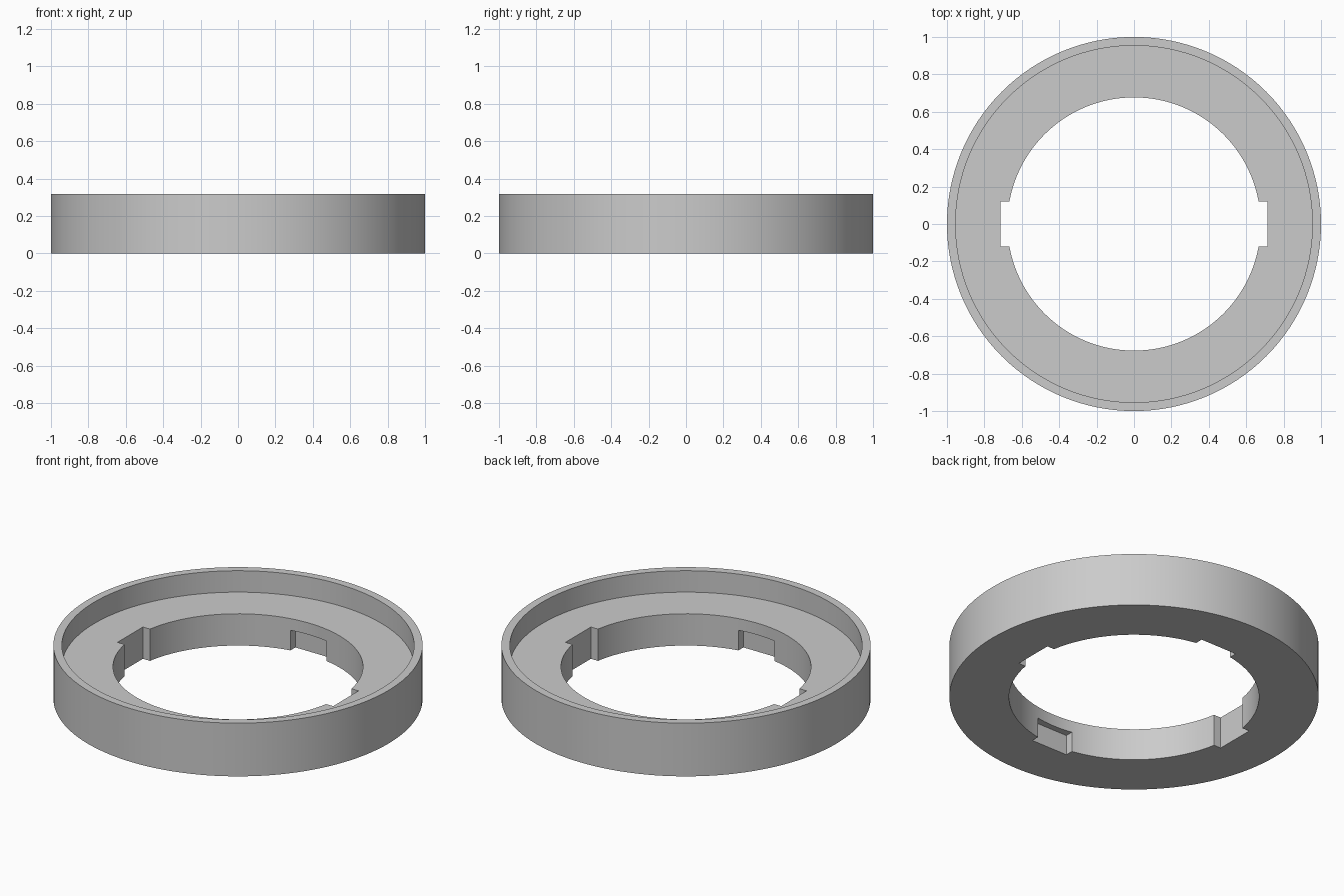
import bpy
import bmesh
from math import radians, tau
from mathutils import Vector

cube = bpy.data.objects.get("Cube")
if cube:
    bpy.data.objects.remove(cube, do_unlink=True)

SEGMENTS = 128
HEIGHT, FLOOR = 0.318, 0.19
OUTER, LIP, HOLE = 1.0, 0.954, 0.677
NOTCH_REACH, NOTCH_HALF, POCKET_TOP = 0.713, 0.12, 0.12

grey = bpy.data.materials.new("light grey")
grey.use_nodes = True
colour = (0.6, 0.6, 0.6, 1)
grey.diffuse_color = colour
grey.node_tree.nodes["Principled BSDF"].inputs["Base Color"].default_value = colour


def add_object(name, bm):
    bmesh.ops.recalc_face_normals(bm, faces=bm.faces)
    mesh = bpy.data.meshes.new(name)
    bm.to_mesh(mesh)
    bm.free()
    mesh.materials.append(grey)
    obj = bpy.data.objects.new(name, mesh)
    bpy.context.collection.objects.link(obj)
    return obj


def revolve(name, profile):
    """Spin a closed (radius, height) profile around z."""
    bm = bmesh.new()
    verts = [bm.verts.new((r, 0, z)) for r, z in profile]
    edges = [bm.edges.new((v, verts[i - 1])) for i, v in enumerate(verts)]
    bmesh.ops.spin(bm, geom=verts + edges, cent=(0, 0, 0), axis=(0, 0, 1),
                   angle=tau, steps=SEGMENTS, use_merge=True)
    bmesh.ops.remove_doubles(bm, verts=bm.verts, dist=1e-5)
    return add_object(name, bm)


def cut_box(target, name, half_x, half_y, top):
    """Cut a bar through the bore, from below the base up to top."""
    bottom = -0.1
    bm = bmesh.new()
    bmesh.ops.create_cube(bm, size=1)
    bmesh.ops.scale(bm, vec=Vector((2 * half_x, 2 * half_y, top - bottom)), verts=bm.verts)
    bmesh.ops.translate(bm, vec=Vector((0, 0, (top + bottom) / 2)), verts=bm.verts)
    cutter = add_object(name, bm)
    cutter.hide_render = True
    cutter.hide_viewport = True
    cutter.display_type = 'WIRE'
    mod = target.modifiers.new(name, 'BOOLEAN')
    mod.operation = 'DIFFERENCE'
    mod.solver = 'EXACT'
    mod.object = cutter
    return cutter


# Ring with a raised outer lip and a flat inner flange
ring = revolve("locking_ring", [(HOLE, 0), (OUTER, 0), (OUTER, HEIGHT),
                                (LIP, HEIGHT), (LIP, FLOOR), (HOLE, FLOOR)])

# Full-height entry slots at the sides, blind pockets under the flange front and back
cutters = [cut_box(ring, "entry_slot_cutter", NOTCH_REACH, NOTCH_HALF, FLOOR + 0.05),
           cut_box(ring, "pocket_cutter", NOTCH_HALF, NOTCH_REACH, POCKET_TOP)]

# Apply the cuts and drop the helpers
bpy.context.view_layer.update()
graph = bpy.context.evaluated_depsgraph_get()
cut_mesh = bpy.data.meshes.new_from_object(ring.evaluated_get(graph))
ring.modifiers.clear()
ring.data = cut_mesh
for cutter in cutters:
    bpy.data.objects.remove(cutter, do_unlink=True)

bpy.ops.object.select_all(action='DESELECT')
ring.select_set(True)
bpy.context.view_layer.objects.active = ring
bpy.ops.object.shade_smooth_by_angle(angle=radians(30))
